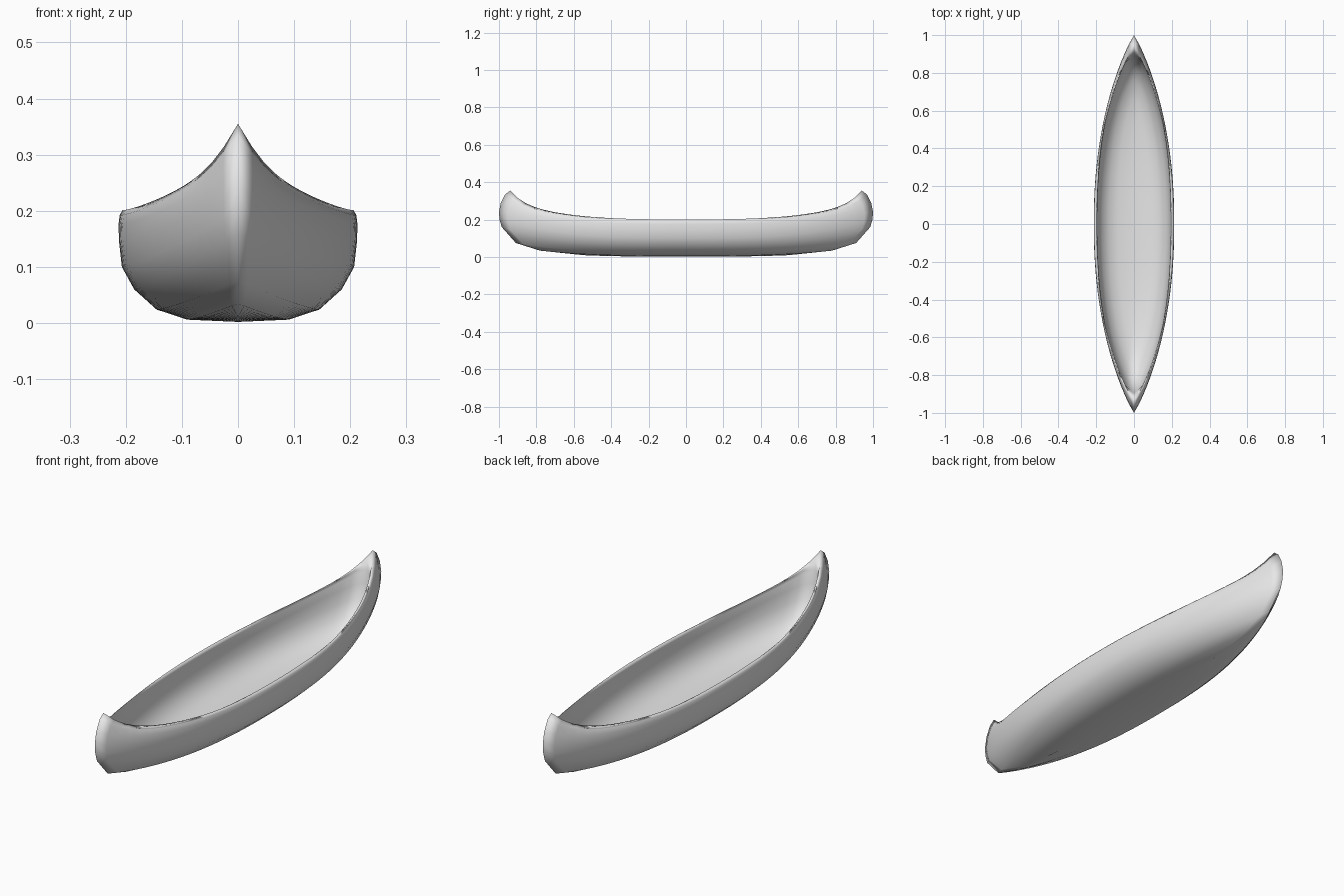
import bpy
import bmesh

cube = bpy.data.objects.get("Cube")
if cube:
    bpy.data.objects.remove(cube, do_unlink=True)

# Single grey finish
grey = bpy.data.materials.new("hull_grey")
grey.use_nodes = True
grey.diffuse_color = (0.8, 0.8, 0.8, 1)
grey.node_tree.nodes["Principled BSDF"].inputs["Base Color"].default_value = (0.8, 0.8, 0.8, 1)

# Each waterline: half width and height amidships, then y and z where it meets the stem
OUTER = [
    (0.0, 0.002, 0.55, 0.010), (0.09, 0.006, 0.78, 0.034),
    (0.145, 0.024, 0.91, 0.075), (0.185, 0.06, 0.985, 0.16),
    (0.207, 0.10, 0.997, 0.20), (0.212, 0.145, 1.0, 0.24),
    (0.213, 0.175, 0.99, 0.29), (0.211, 0.192, 0.967, 0.335),
    (0.206, 0.201, 0.94, 0.355),
]
INNER = [
    (0.198, 0.201, 0.905, 0.308), (0.195, 0.19, 0.898, 0.285),
    (0.195, 0.15, 0.89, 0.23), (0.19, 0.105, 0.87, 0.17),
    (0.17, 0.065, 0.83, 0.11), (0.133, 0.036, 0.76, 0.068),
    (0.085, 0.021, 0.66, 0.04), (0.0, 0.017, 0.5, 0.026),
]
STEPS = 22


def waterline(bm, row, fullness):
    """One quarter of a lens-shaped waterline that sweeps up to the stem."""
    width, mid_z, end_y, end_z = row
    sweep = 0.42 * min(1, max(0, (mid_z - 0.15) / 0.05))
    verts = []
    for i in range(STEPS + 1):
        u = i / STEPS
        rise = (1 - sweep) * u ** 3 + sweep * u ** 13
        x = width * max(0, 1 - u ** 2.2) ** fullness
        verts.append(bm.verts.new((x, end_y * u, mid_z + (end_z - mid_z) * rise)))
    return verts


# Quarter hull: outside skin, gunwale and inside skin as one continuous sheet
bm = bmesh.new()
lines = [waterline(bm, r, 0.9) for r in OUTER] + [waterline(bm, r, 0.65) for r in INNER]
for low, high in zip(lines, lines[1:]):
    for i in range(STEPS):
        bm.faces.new((low[i], low[i + 1], high[i + 1], high[i])).smooth = True
mesh = bpy.data.meshes.new("canoe_hull")
bm.to_mesh(mesh)
bm.free()
mesh.materials.append(grey)

hull = bpy.data.objects.new("canoe_hull", mesh)
bpy.context.collection.objects.link(hull)

# Mirror side to side and end to end
mirror = hull.modifiers.new("both_sides_and_ends", 'MIRROR')
mirror.use_axis = (True, True, False)
mirror.use_mirror_merge = True
mirror.merge_threshold = 0.0005
